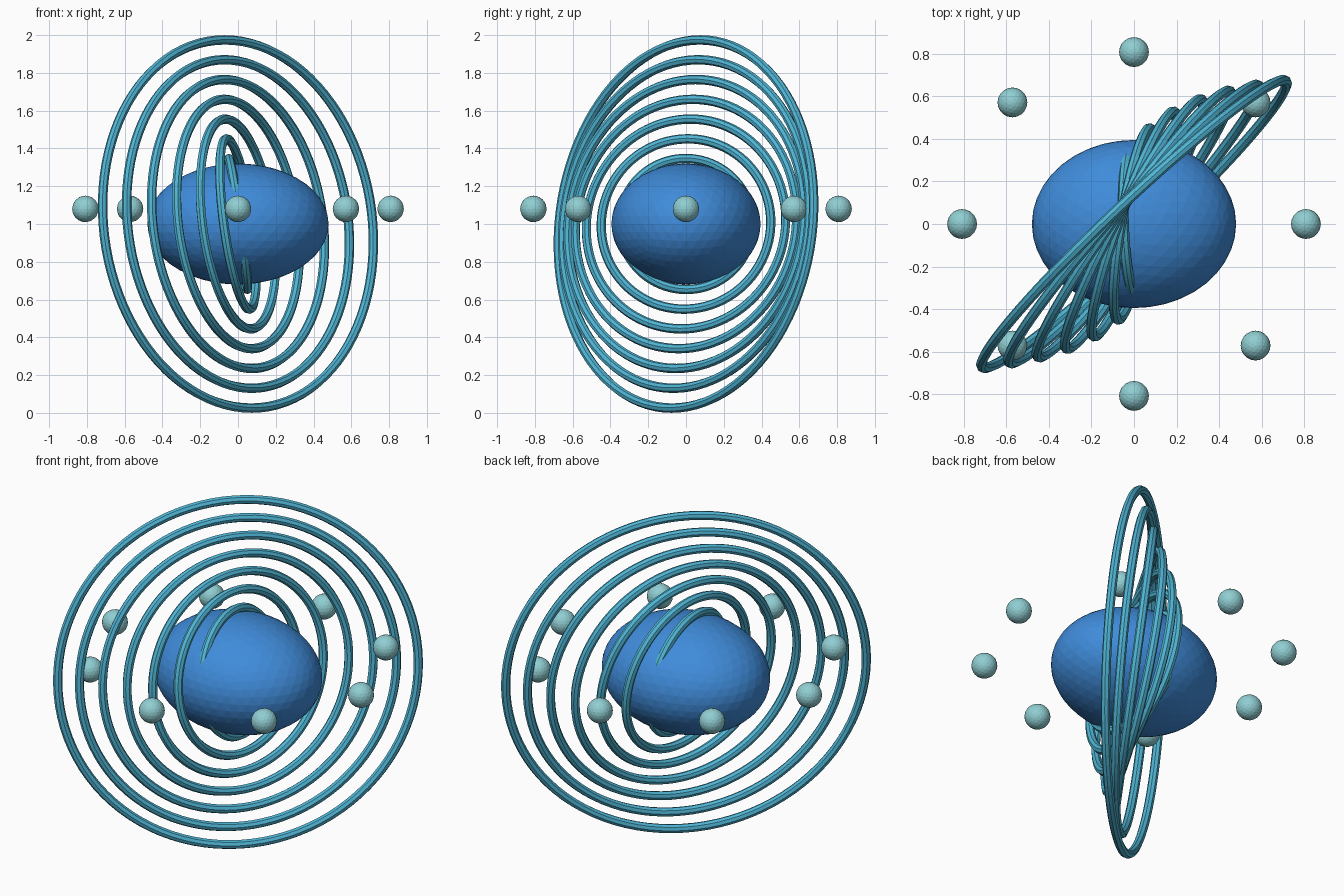
import bpy
from math import sin, cos, radians, pi
from mathutils import Matrix, Vector

if "Cube" in bpy.data.objects:
    bpy.data.objects.remove(bpy.data.objects["Cube"], do_unlink=True)


def material(name, rgb):
    mat = bpy.data.materials.new(name)
    mat.use_nodes = True
    mat.diffuse_color = (*rgb, 1)
    mat.node_tree.nodes["Principled BSDF"].inputs["Base Color"].default_value = (*rgb, 1)
    return mat


def finish(name, mat):
    obj = bpy.context.object
    obj.name = name
    obj.data.materials.append(mat)
    return obj


blue = material("deep blue", (0.05, 0.26, 0.70))
teal = material("ring teal", (0.08, 0.46, 0.66))
pale = material("pale aqua", (0.28, 0.62, 0.65))
CENTRE = Vector((0, 0, 1))

# Faceted ellipsoid core
bpy.ops.mesh.primitive_ico_sphere_add(subdivisions=4, radius=1, location=CENTRE)
finish("core", blue).scale = (0.48, 0.395, 0.32)

# Nested rings, each one larger and turned further about the upright axis
for i in range(7):
    turn = radians(92 - 12.2 * i + 0.68 * i * i)
    tilt = radians(8 - 0.33 * i)
    bpy.ops.mesh.primitive_torus_add(major_radius=0.35 + 0.105 * i, minor_radius=0.025,
                                     major_segments=96, minor_segments=8)
    ring = finish(f"ring_{i + 1}", teal)
    across = Vector((cos(turn), sin(turn), 0))
    upward = Vector((-sin(turn) * sin(tilt), cos(turn) * sin(tilt), cos(tilt)))
    axes = Matrix((across, upward, across.cross(upward))).transposed()
    ring.matrix_world = Matrix.Translation(CENTRE) @ axes.to_4x4()

# Eight small orbs spaced evenly around the core
for i in range(8):
    angle = i * pi / 4
    bpy.ops.mesh.primitive_ico_sphere_add(
        subdivisions=3, radius=0.07,
        location=(0.808 * cos(angle), 0.808 * sin(angle), 1.08))
    finish(f"orb_{i + 1}", pale)
